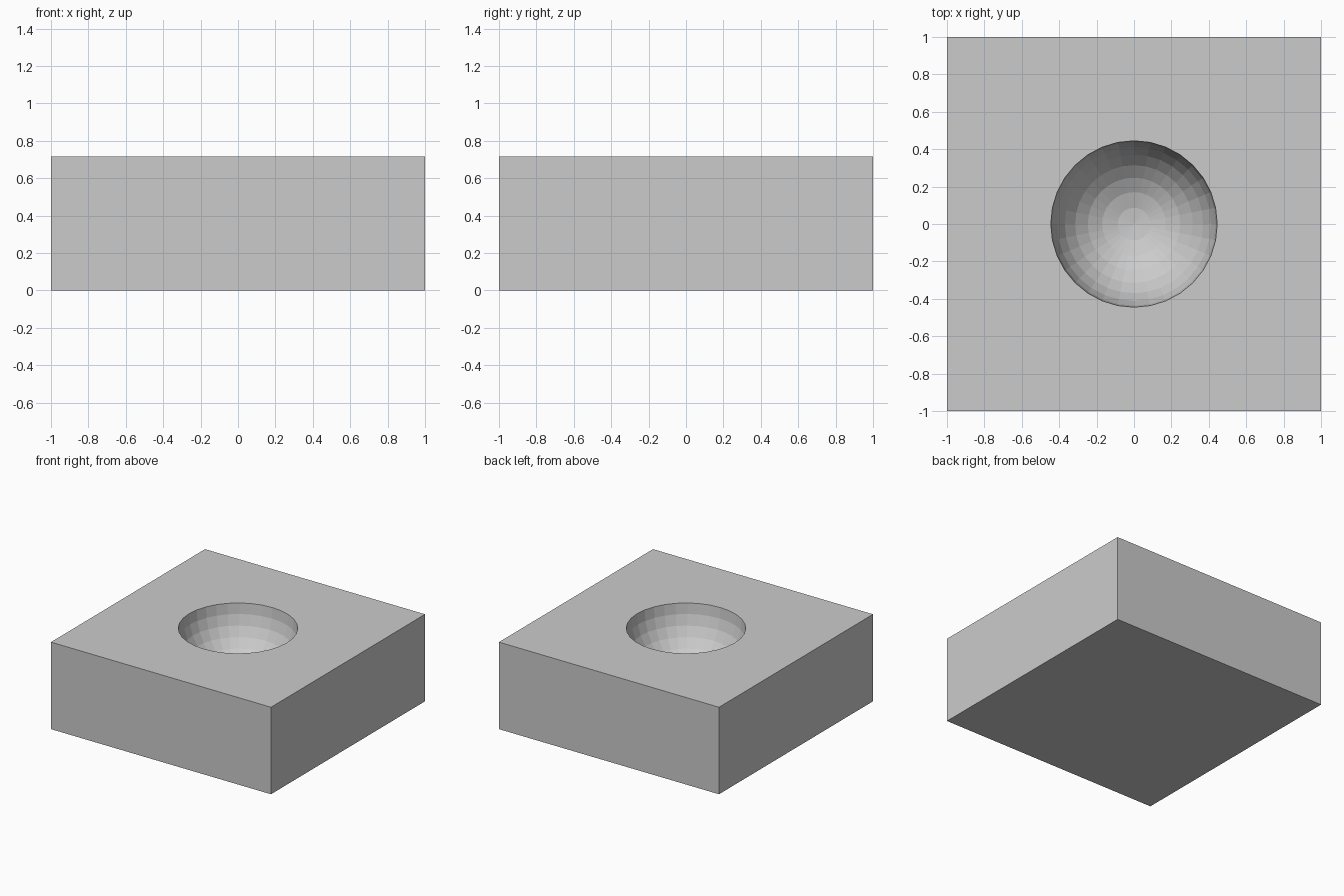
import bpy, bmesh
from mathutils import Matrix

if "Cube" in bpy.data.objects:
    bpy.data.objects.remove(bpy.data.objects["Cube"])

HEIGHT = 0.715
BOWL_RADIUS = 0.445

bm = bmesh.new()

# Block, open at the top
bmesh.ops.create_cube(bm, size=1, matrix=Matrix.Translation((0, 0, HEIGHT / 2))
                      @ Matrix.Diagonal((2, 2, HEIGHT, 1)))
top = [f for f in bm.faces if f.normal.z > 0.9 or f.calc_center_median().z > HEIGHT - 0.01]
bmesh.ops.delete(bm, geom=top, context='FACES_ONLY')

# Hemispherical bowl: lower half of a sphere centred on the top plane
bowl = bmesh.ops.create_uvsphere(bm, u_segments=32, v_segments=16, radius=BOWL_RADIUS,
                                 matrix=Matrix.Translation((0, 0, HEIGHT)))
upper = [v for v in bowl["verts"] if v.co.z > HEIGHT + 0.001]
bmesh.ops.delete(bm, geom=upper, context='VERTS')

# Flat top surface between the outer edges and the bowl rim
rim = [e for e in bm.edges if e.is_boundary]
bmesh.ops.triangle_fill(bm, edges=rim, use_beauty=True, normal=(0, 0, 1))
bmesh.ops.recalc_face_normals(bm, faces=bm.faces)

mesh = bpy.data.meshes.new("block_with_bowl")
bm.to_mesh(mesh)
bm.free()
block = bpy.data.objects.new("block_with_bowl", mesh)
bpy.context.collection.objects.link(block)
